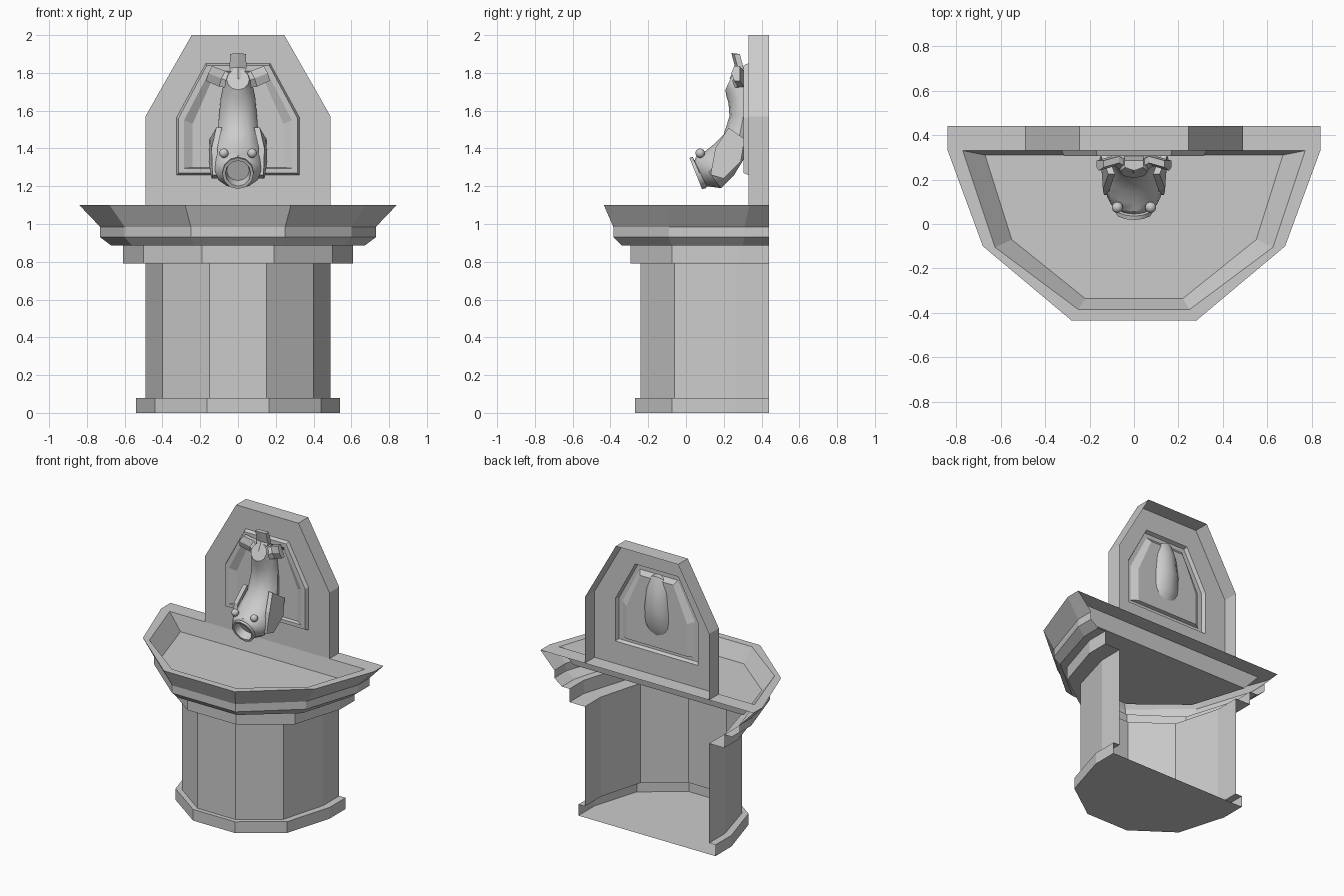
import bpy, bmesh, math
from mathutils import Vector, Matrix

if "Cube" in bpy.data.objects:
    bpy.data.objects.remove(bpy.data.objects["Cube"])


def loft(name, rows, closed=True, cap_start=False, cap_end=False, smooth=None):
    """Skin a list of equal-length point rows."""
    bm = bmesh.new()
    vs = [[bm.verts.new(p) for p in r] for r in rows]
    n = len(rows[0])
    for a, b in zip(vs, vs[1:]):
        for i in range(n if closed else n - 1):
            j = (i + 1) % n
            bm.faces.new((a[i], a[j], b[j], b[i]))
    if cap_start:
        bm.faces.new(vs[0])
    if cap_end:
        bm.faces.new(vs[-1])
    bmesh.ops.recalc_face_normals(bm, faces=bm.faces)
    me = bpy.data.meshes.new(name)
    bm.to_mesh(me)
    bm.free()
    ob = bpy.data.objects.new(name, me)
    bpy.context.collection.objects.link(ob)
    if smooth:
        bpy.ops.object.select_all(action='DESELECT')
        ob.select_set(True)
        bpy.context.view_layer.objects.active = ob
        bpy.ops.object.shade_smooth_by_angle(angle=math.radians(smooth))
    return ob


def mirrored(half):
    """Complete a half outline (given on +x) with its mirror image."""
    return [(-x, y, z) for x, y, z in reversed(half)] + list(half)


def plan(z, front, corner, side, back=None):
    back = back or (side[0], 0.44)
    return mirrored([(x, y, z) for x, y in (front, corner, side, back)])


# plan outlines shared by the stacked mouldings
base = ((0.165, -0.27), (0.44, -0.075), (0.54, 0.26))
column = ((0.15, -0.24), (0.40, -0.06), (0.49, 0.26))
ledge = ((0.19, -0.295), (0.50, -0.075), (0.61, 0.28))
under = ((0.23, -0.34), (0.56, -0.075), (0.67, 0.30))
band = ((0.25, -0.385), (0.60, -0.09), (0.73, 0.31))
rim = ((0.28, -0.435), (0.68, -0.10), (0.84, 0.335))

# pedestal and basin outside: open-backed shell with a bottom plate
loft("pedestal_shell", [
    plan(0, *base), plan(0.08, *base), plan(0.08, *column), plan(0.79, *column),
    plan(0.79, *ledge), plan(0.885, *ledge), plan(0.885, *under), plan(0.93, *band),
    plan(0.985, *band), plan(1.10, *rim)], closed=False, cap_start=True)

# basin rim and sunken bowl
loft("basin_bowl", [
    plan(1.10, *rim),
    plan(1.10, (0.25, -0.385), (0.625, -0.105), (0.77, 0.33), (0.70, 0.33)),
    plan(0.99, (0.22, -0.335), (0.55, -0.07), (0.67, 0.31), (0.61, 0.31))],
    cap_end=True)


# back plate: open-backed shell with a raised panel moulding
def plate(y, w, z0, z1, wt, z2):
    return mirrored([(wt, y, z2), (w, y, z1), (w, y, z0)])


loft("back_plate", [
    plate(0.44, 0.49, 1.10, 1.57, 0.245, 2.0),
    plate(0.33, 0.49, 1.10, 1.57, 0.245, 2.0),
    plate(0.33, 0.41, 1.175, 1.55, 0.215, 1.93),
    plate(0.33, 0.325, 1.26, 1.565, 0.17, 1.85),
    plate(0.305, 0.315, 1.27, 1.56, 0.165, 1.84),
    plate(0.305, 0.285, 1.295, 1.55, 0.15, 1.81),
    plate(0.33, 0.24, 1.30, 1.53, 0.13, 1.78)], cap_end=True)


# fish spout body: rings spanned by a front point and a back point in yz
def ring(f, b, rx, n=12):
    f, b = Vector((0, *f)), Vector((0, *b))
    c, h = (f + b) / 2, (f - b) / 2
    return [c + h * math.cos(t) + Vector((rx * math.sin(t), 0, 0))
            for t in (2 * math.pi * i / n for i in range(n))]


loft("fish_body", [ring(*r) for r in (
    ((0.26, 1.82), (0.208, 1.71), 0.06)[::1],
    ((0.34, 1.81), (0.213, 1.68), 0.075),
    ((0.37, 1.72), (0.225, 1.64), 0.09),
    ((0.38, 1.58), (0.23, 1.57), 0.10),
    ((0.365, 1.45), (0.20, 1.475), 0.11),
    ((0.31, 1.35), (0.145, 1.42), 0.125),
    ((0.255, 1.26), (0.095, 1.38), 0.13),
    ((0.185, 1.19), (0.055, 1.36), 0.12),
    ((0.11, 1.20), (0.045, 1.335), 0.08),
)], cap_start=True, smooth=35)

# flared lip and hollow mouth
loft("fish_mouth", [ring(*r) for r in (
    ((0.11, 1.20), (0.045, 1.335), 0.08),
    ((0.105, 1.19), (0.035, 1.355), 0.083),
    ((0.085, 1.185), (0.018, 1.35), 0.083),
    ((0.08, 1.20), (0.025, 1.335), 0.067),
    ((0.13, 1.23), (0.085, 1.335), 0.06),
)], cap_end=True, smooth=35)

# eyes and side fins
for s, side in ((-1, "left"), (1, "right")):
    bpy.ops.mesh.primitive_uv_sphere_add(segments=12, ring_count=8, radius=0.025,
                                         location=(s * 0.075, 0.075, 1.375))
    bpy.context.object.name = "eye_" + side
    bpy.ops.object.shade_smooth_by_angle()
    outer = [(0.115, 0.225, 1.51), (0.15, 0.31, 1.45), (0.155, 0.29, 1.33),
             (0.14, 0.20, 1.24), (0.135, 0.13, 1.26), (0.14, 0.155, 1.40)]
    rows = [[(s * (x - d), y, z) for x, y, z in outer] for d in (0, 0.03)]
    loft("side_fin_" + side, rows, cap_start=True, cap_end=True)

# tail fan: three bent, tapered lobes turned about the tail root
for name, deg in (("left", -68), ("middle", 0), ("right", 68)):
    rot = Matrix.Rotation(math.radians(deg), 4, 'Y')
    rows = []
    for w, y, z in ((0.03, 0.245, 0.03), (0.045, 0.275, 0.09), (0.042, 0.255, 0.165)):
        sec = [(-w, y, z), (0, y - 0.015, z + 0.005), (w, y, z),
               (w, y + 0.03, z), (-w, y + 0.03, z)]
        rows.append([rot @ Vector(p) + Vector((0, 0, 1.735)) for p in sec])
    loft("tail_lobe_" + name, rows, cap_start=True, cap_end=True)
